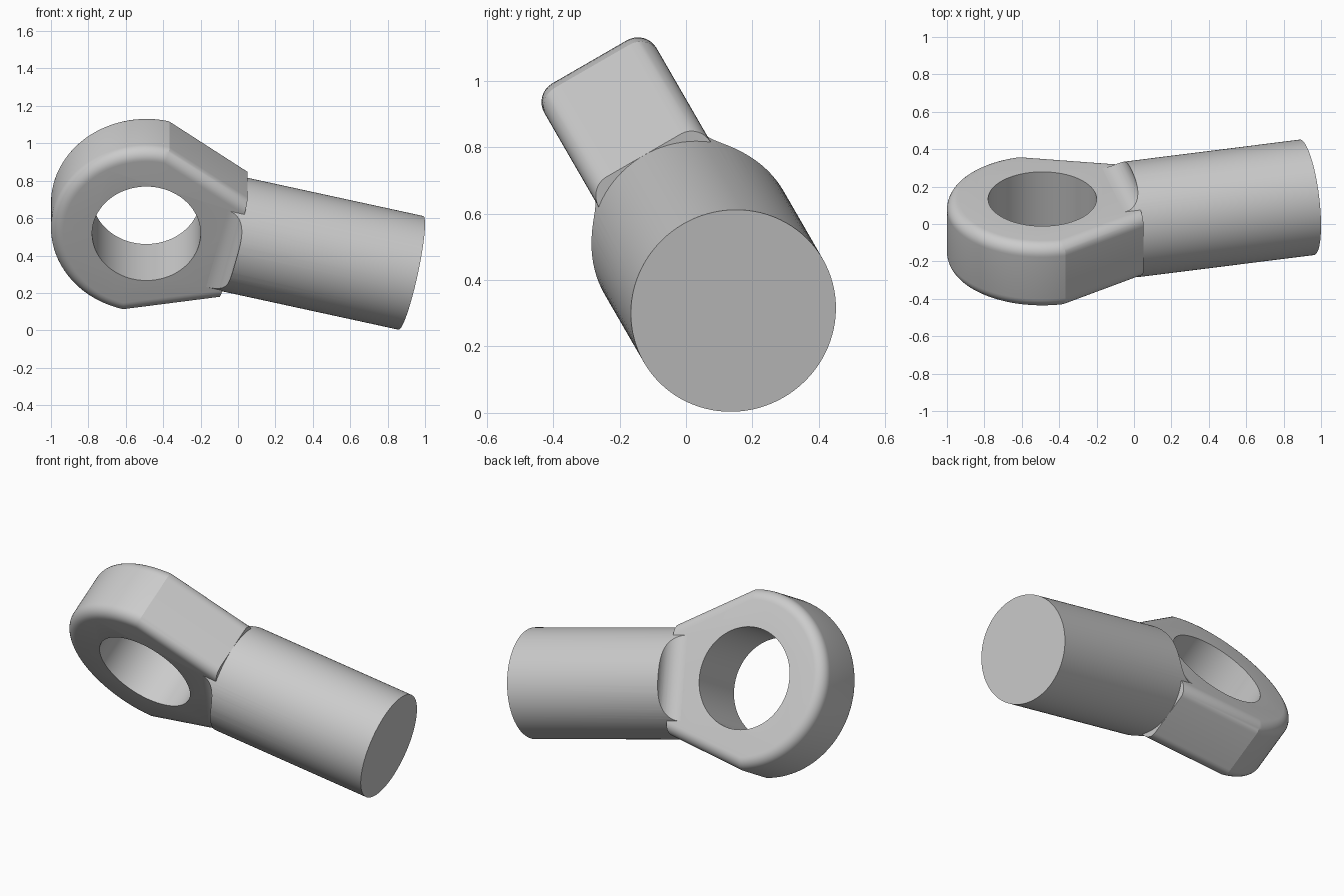
import bpy, bmesh, math
from mathutils import Matrix, Vector

if "Cube" in bpy.data.objects:
    bpy.data.objects.remove(bpy.data.objects["Cube"], do_unlink=True)

# Main sizes
EYE_R, HOLE_R, HALF_T = 0.51, 0.29, 0.195
ROD_R, ROD_END, ROD_START = 0.311, 1.458, 0.39
PLATE_END, FILLET, NECK_R = 0.48, 0.065, 0.1

# Local frame: X along the rod, Z along the eye hole
tilt, lean = math.radians(30), math.radians(14.1)
side = Vector((1, 0, 0))
up = Vector((0, -math.sin(tilt), math.cos(tilt)))
rod_dir = side * math.cos(lean) - up * math.sin(lean)
across = side * math.sin(lean) + up * math.cos(lean)
axis = rod_dir.cross(across)
FRAME = Matrix.Translation((-0.49, -0.035, 0.615)) @ \
    Matrix((rod_dir, across, axis)).transposed().to_4x4()

steel = bpy.data.materials.new("light grey metal")
steel.use_nodes = True
grey = (0.6, 0.6, 0.6, 1)
steel.diffuse_color = grey
steel.node_tree.nodes["Principled BSDF"].inputs["Base Color"].default_value = grey


def make_object(name, bm):
    bmesh.ops.recalc_face_normals(bm, faces=bm.faces)
    mesh = bpy.data.meshes.new(name)
    bm.to_mesh(mesh)
    bm.free()
    mesh.materials.append(steel)
    ob = bpy.data.objects.new(name, mesh)
    ob.matrix_world = FRAME
    bpy.context.collection.objects.link(ob)
    return ob


def cylinder(name, radius, length, matrix, segments=96):
    bm = bmesh.new()
    bmesh.ops.create_cone(bm, cap_ends=True, segments=segments, radius1=radius,
                          radius2=radius, depth=length, matrix=matrix)
    return make_object(name, bm)


def cut(target, cutter):
    bpy.context.view_layer.update()
    mod = target.modifiers.new("cut", 'BOOLEAN')
    mod.operation, mod.solver, mod.object = 'DIFFERENCE', 'EXACT', cutter
    select(target)
    bpy.ops.object.modifier_apply(modifier=mod.name)
    bpy.data.objects.remove(cutter, do_unlink=True)


def select(ob):
    bpy.ops.object.select_all(action='DESELECT')
    ob.select_set(True)
    bpy.context.view_layer.objects.active = ob


# Eye plate: half round outline tapering to the rod, rounded along its rims
bm = bmesh.new()
steps = 64
outline = [(PLATE_END, -ROD_R), (PLATE_END, ROD_R)]
for i in range(steps + 1):
    t = math.pi / 2 + math.pi * i / steps
    outline.append((EYE_R * math.cos(t), EYE_R * math.sin(t)))
base = bm.faces.new([bm.verts.new((x, y, -HALF_T)) for x, y in outline])
made = bmesh.ops.extrude_face_region(bm, geom=[base], use_keep_orig=True)
bmesh.ops.translate(bm, vec=(0, 0, 2 * HALF_T),
                    verts=[v for v in made["geom"] if isinstance(v, bmesh.types.BMVert)])
rims = [e for e in bm.edges
        if abs(e.verts[0].co.z - e.verts[1].co.z) < 0.001
        and min(v.co.x for v in e.verts) < PLATE_END - 0.01]
bmesh.ops.recalc_face_normals(bm, faces=bm.faces)
bmesh.ops.bevel(bm, geom=rims, offset=FILLET, offset_type='OFFSET',
                segments=8, profile=0.5, affect='EDGES')
eye = make_object("eye_plate", bm)
cut(eye, cylinder("hole_cutter", HOLE_R, 1, Matrix.Identity(4)))

# Rod: cylinder with a concave shoulder running into each flat of the plate
along_x = Matrix.Rotation(math.pi / 2, 4, 'Y')
along_y = Matrix.Rotation(math.pi / 2, 4, 'X')
rod = cylinder("rod_shank", ROD_R, ROD_END - ROD_START,
               Matrix.Translation(((ROD_END + ROD_START) / 2, 0, 0)) @ along_x)
for sign in (-1, 1):
    place = Matrix.Translation((ROD_START, 0, sign * (HALF_T + NECK_R)))
    cut(rod, cylinder("shoulder_cutter", NECK_R, 1, place @ along_y, 64))

for ob in (eye, rod):
    select(ob)
    bpy.ops.object.shade_smooth_by_angle(angle=math.radians(20))
